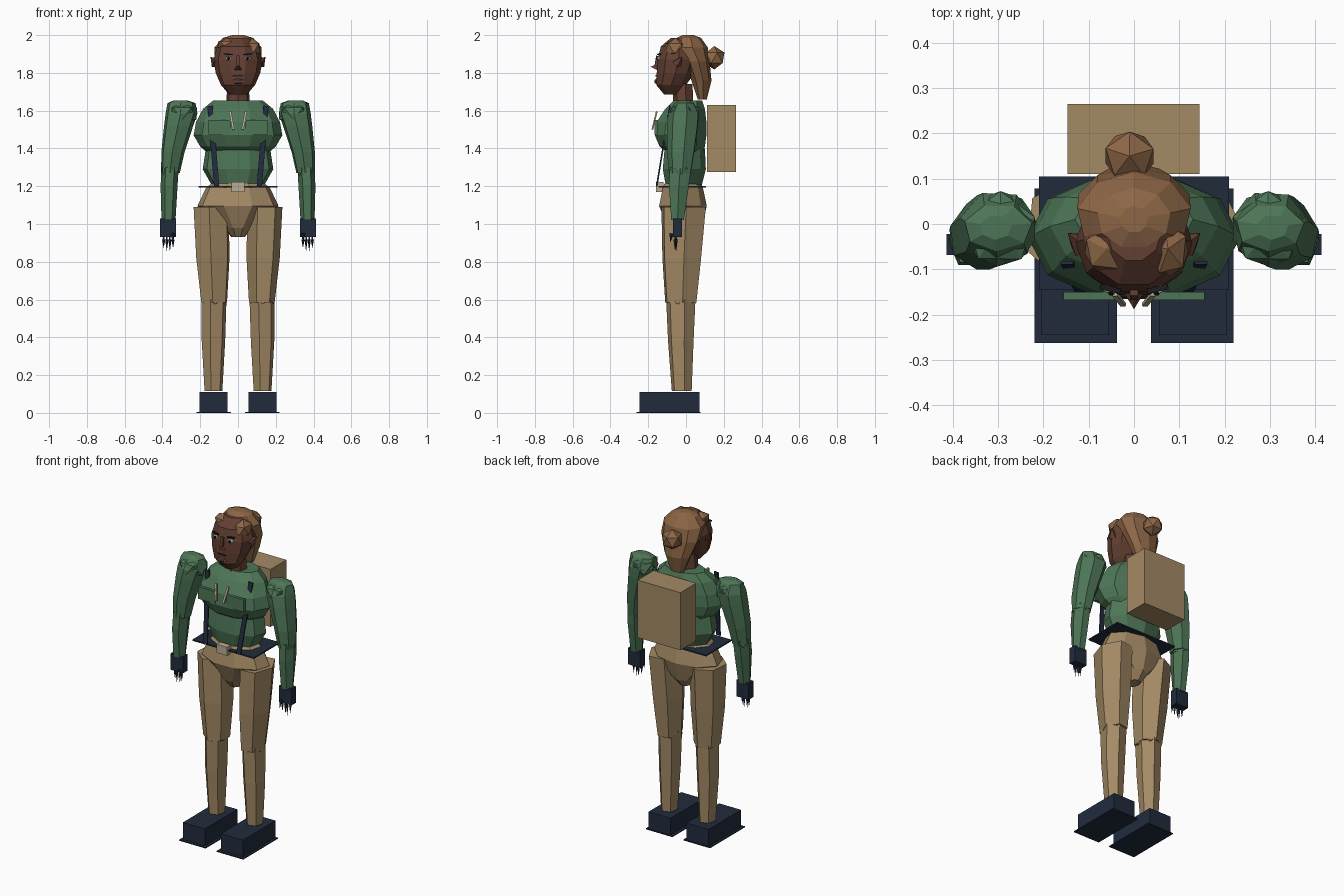
import bpy, bmesh, math
from mathutils import Vector, Matrix

if "Cube" in bpy.data.objects:
    bpy.data.objects.remove(bpy.data.objects["Cube"])


def mat(name, rgb):
    m = bpy.data.materials.new(name)
    m.diffuse_color = (*rgb, 1)
    m.use_nodes = True
    m.node_tree.nodes["Principled BSDF"].inputs["Base Color"].default_value = m.diffuse_color
    return m


GREEN = mat("shirt_green", (0.075, 0.18, 0.095))
KHAKI = mat("khaki", (0.37, 0.255, 0.13))
NAVY = mat("navy", (0.015, 0.024, 0.046))
SKIN = mat("skin", (0.125, 0.05, 0.032))
HAIR = mat("hair_brown", (0.27, 0.135, 0.062))
TAN = mat("pale_tan", (0.50, 0.42, 0.30))
WHITE = mat("eye_white", (0.75, 0.75, 0.75))
BLACK = mat("black", (0.012, 0.012, 0.014))


def finish(bm, name, material):
    bmesh.ops.recalc_face_normals(bm, faces=bm.faces)
    me = bpy.data.meshes.new(name)
    bm.to_mesh(me)
    bm.free()
    me.materials.append(material)
    ob = bpy.data.objects.new(name, me)
    bpy.context.collection.objects.link(ob)
    return ob


def loft(name, material, rings, n=8, phase=0.0):
    """Skin rings of (cx, y_front, y_back, z, half_width) with capped ends."""
    bm = bmesh.new()
    ang = [2 * math.pi * (i + phase) / n for i in range(n)]
    mc = max(abs(math.cos(a)) for a in ang)
    ms = max(abs(math.sin(a)) for a in ang)
    loops = []
    for cx, y0, y1, z, rx in rings:
        cy, ry = (y0 + y1) / 2, (y1 - y0) / 2
        loops.append([bm.verts.new((cx + rx * math.cos(a) / mc,
                                    cy + ry * math.sin(a) / ms, z)) for a in ang])
    for a, b in zip(loops, loops[1:]):
        for i in range(n):
            j = (i + 1) % n
            bm.faces.new((a[i], a[j], b[j], b[i]))
    bm.faces.new(loops[0])
    bm.faces.new(loops[-1])
    return finish(bm, name, material)


def box(name, material, x, y, z):
    bm = bmesh.new()
    bmesh.ops.create_cube(bm, size=1)
    for v in bm.verts:
        v.co = Vector([(r[0] + r[1]) / 2 + c * (r[1] - r[0])
                       for c, r in zip(v.co, (x, y, z))])
    return finish(bm, name, material)


def bar(name, material, p, q, w, t):
    """Straight strip of width w and thickness t from p to q."""
    p, q = Vector(p), Vector(q)
    bm = bmesh.new()
    bmesh.ops.create_cube(bm, size=1)
    up = (q - p).normalized()
    side = Vector((0, 1, 0)).cross(up).normalized()
    nor = up.cross(side)
    for v in bm.verts:
        c = v.co.copy()
        v.co = (p + q) / 2 + side * c.x * w + nor * c.y * t + (q - p) * c.z
    return finish(bm, name, material)


def blob(name, material, c, r, sub=1, spin=0.0):
    bm = bmesh.new()
    bmesh.ops.create_icosphere(bm, subdivisions=sub, radius=1)
    bmesh.ops.transform(bm, verts=bm.verts, matrix=Matrix.Translation(c)
                        @ Matrix.Diagonal((*r, 1)) @ Matrix.Rotation(spin, 4, 'Z'))
    return finish(bm, name, material)


def spike(name, material, base, tip, r, n=4):
    """Pointed pyramid from base to tip."""
    base, tip = Vector(base), Vector(tip)
    d = tip - base
    bm = bmesh.new()
    bmesh.ops.create_cone(bm, cap_ends=True, segments=n, radius1=r, radius2=0, depth=d.length)
    rot = d.to_track_quat('Z', 'Y').to_matrix().to_4x4()
    bmesh.ops.transform(bm, verts=bm.verts, matrix=Matrix.Translation((base + tip) / 2) @ rot)
    return finish(bm, name, material)


# Torso
loft("chest", GREEN, [(0, -.10, .085, 1.38, .165), (0, -.14, .10, 1.41, .20),
                      (0, -.165, .108, 1.47, .235), (0, -.155, .108, 1.54, .222),
                      (0, -.11, .10, 1.61, .185), (0, -.065, .085, 1.655, .13)], 10)
loft("abdomen", GREEN, [(0, -.11, .08, 1.19, .13), (0, -.13, .105, 1.29, .187),
                        (0, -.12, .10, 1.40, .17)], 9, .25)
loft("pelvis", KHAKI, [(0, -.06, .04, .93, .035), (0, -.10, .08, .98, .075),
                       (0, -.15, .11, 1.095, .215), (0, -.13, .09, 1.19, .17),
                       (0, -.12, .08, 1.215, .14)], 9, .25)
box("belt", NAVY, (-.21, .21), (-.145, .105), (1.192, 1.2))
box("belt_buckle", TAN, (-.035, .035), (-.158, -.12), (1.17, 1.222))
box("backpack", KHAKI, (-.147, .145), (.11, .265), (1.275, 1.63))

# Neck and head
loft("neck", SKIN, [(0, -.07, .045, 1.62, .065), (0, -.07, .04, 1.74, .055)], 7, .25)
loft("head", SKIN, [(0, -.115, -.03, 1.685, .045), (0, -.157, .0, 1.735, .09),
                    (0, -.155, .045, 1.80, .118), (0, -.150, .07, 1.87, .13),
                    (0, -.133, .065, 1.94, .11), (0, -.08, .04, 1.985, .06)], 10)
loft("hair", HAIR, [(0, .06, .11, 1.66, .045), (0, .025, .135, 1.76, .085),
                    (0, -.015, .125, 1.86, .122), (0, -.08, .115, 1.935, .125),
                    (0, -.055, .08, 1.985, .08), (0, -.02, .04, 2.0, .03)], 9, .25)
blob("hair_bun", HAIR, (-.01, .15, 1.88), (.062, .06, .062), 1, .3)
blob("hair_fringe_right", HAIR, (.075, -.055, 1.93), (.05, .065, .055), 1, .5)
blob("hair_fringe_left", HAIR, (-.06, -.055, 1.95), (.055, .055, .035), 1, .2)

# Face
spike("nose", SKIN, (0, -.14, 1.825), (0, -.188, 1.832), .032, 3)
bar("nose_bridge", SKIN, (0, -.158, 1.83), (0, -.148, 1.89), .018, .02)
blob("lower_lip", SKIN, (0, -.153, 1.755), (.04, .015, .018))
box("mouth", BLACK, (-.028, .028), (-.161, -.153), (1.782, 1.789))
for s, tag in ((-1, "left"), (1, "right")):
    blob("eye_" + tag, WHITE, (s * .05, -.143, 1.877), (.021, .012, .012))
    blob("pupil_" + tag, BLACK, (s * .05, -.151, 1.877), (.009, .008, .010))
    bar("eyebrow_" + tag, BLACK, (s * .03, -.148, 1.897), (s * .075, -.138, 1.90), .007, .012)
    spike("ear_" + tag, SKIN, (s * .115, -.045, 1.85), (s * .146, -.02, 1.885), .03, 5)

# Mirrored clothing and limbs
for s, tag in ((-1, "left"), (1, "right")):
    # Straps, pocket and collar tip
    bar("strap_" + tag, NAVY, (s * .148, -.085, 1.625), (s * .113, -.155, 1.2), .028, .008)
    box("chest_pocket_" + tag, GREEN, tuple(sorted((s * .04, s * .155))),
        (-.168, -.15), (1.475, 1.55))
    bar("collar_tip_" + tag, TAN, (s * .042, -.155, 1.595), (s * .024, -.178, 1.50), .012, .008)

    # Arm: puffed shoulder, upper arm, elbow, forearm
    loft("upper_arm_" + tag, GREEN, [
        (s * .358, -.09, .03, 1.27, .05), (s * .345, -.10, .05, 1.38, .062),
        (s * .315, -.10, .07, 1.52, .078), (s * .30, -.095, .075, 1.585, .085),
        (s * .30, -.06, .045, 1.64, .075), (s * .305, -.035, .02, 1.655, .035)], 7, .2)
    blob("shoulder_" + tag, GREEN, (s * .295, -.01, 1.585), (.09, .092, .07), 1, .3)
    blob("elbow_" + tag, GREEN, (s * .36, -.03, 1.28), (.052, .065, .045), 1, .6)
    loft("forearm_" + tag, GREEN, [
        (s * .368, -.078, -.012, 1.02, .037), (s * .365, -.09, .015, 1.20, .045),
        (s * .36, -.085, .025, 1.30, .045)], 6)
    # Glove and fingers
    box("glove_" + tag, NAVY, tuple(sorted((s * .328, s * .413))), (-.068, -.022), (.93, 1.03))
    for k in range(4):
        x, y = s * (.344 + .0165 * k), -.058 + .006 * (k % 2)
        box(f"finger_{tag}_{k}", NAVY, (x - .0035, x + .0035), (y - .004, y + .004), (.905, .932))
        drop = .855 if k in (1, 2) else .872
        spike(f"fingertip_{tag}_{k}", NAVY, (x, y, .917), (x, y, drop), .0085)
    spike("thumb_" + tag, NAVY, (s * .345, -.075, .95), (s * .345, -.085, .90), .012)

    # Leg: thigh, flared knee, shin
    loft("thigh_" + tag, KHAKI, [
        (s * .126, -.11, .055, .585, .068), (s * .133, -.125, .08, .82, .088),
        (s * .142, -.13, .105, 1.09, .093)], 6, .5 * (s < 0) + .1 * s)
    blob("knee_" + tag, KHAKI, (s * .125, -.027, .595), (.073, .085, .04), 1, .4)
    loft("shin_" + tag, KHAKI, [
        (s * .13, -.075, .03, .115, .047), (s * .13, -.095, .04, .38, .062),
        (s * .127, -.105, .05, .60, .066)], 6, .25)
    # Boot with wider sole
    box("boot_" + tag, NAVY, tuple(sorted((s * .055, s * .205))), (-.245, .072), (.004, .11))
    box("sole_" + tag, NAVY, tuple(sorted((s * .038, s * .219))), (-.262, .078), (0, .006))
